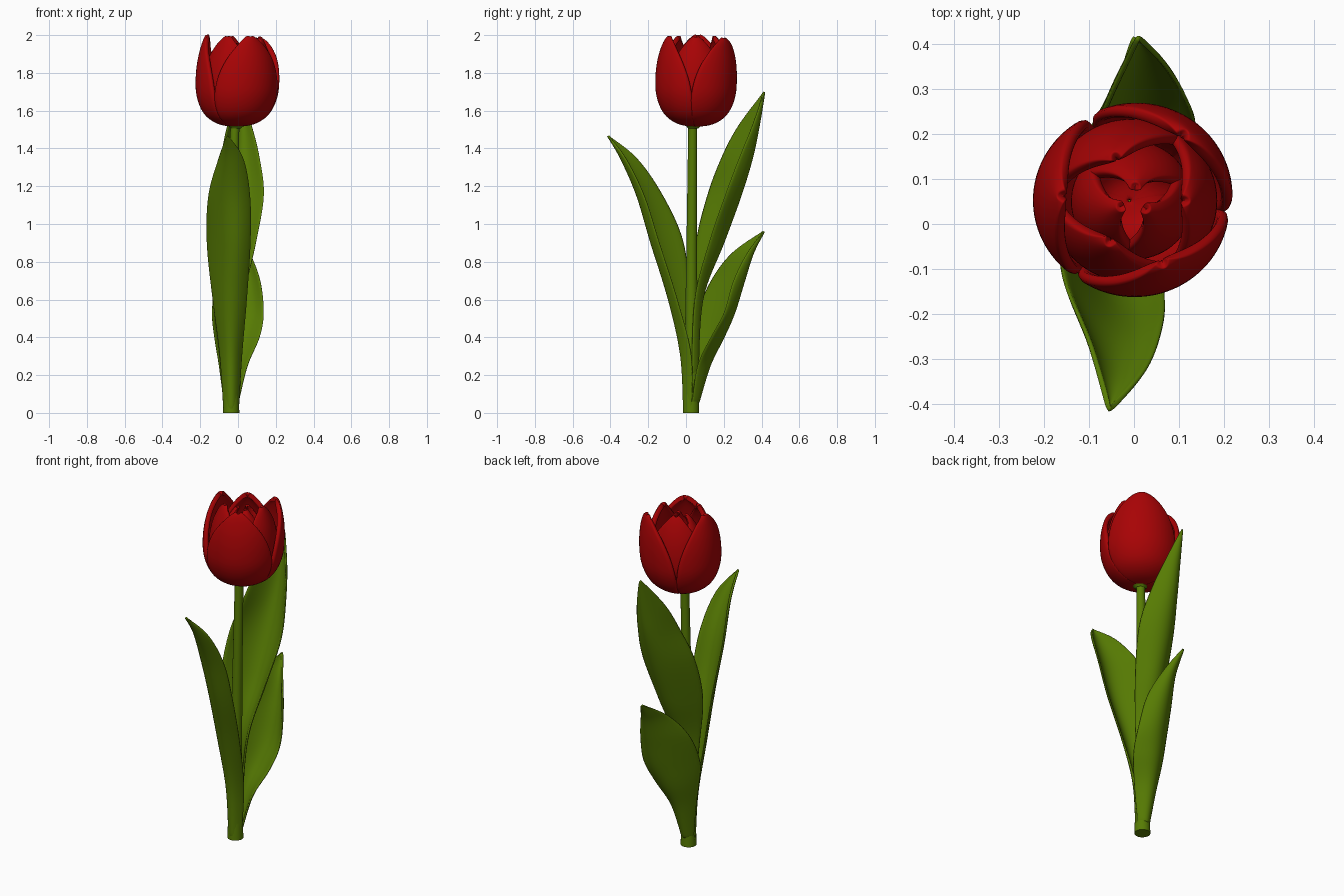
import bpy, bmesh, math

if "Cube" in bpy.data.objects:
    bpy.data.objects.remove(bpy.data.objects["Cube"])


def material(name, rgb):
    m = bpy.data.materials.new(name)
    m.diffuse_color = (*rgb, 1)
    m.use_nodes = True
    m.node_tree.nodes["Principled BSDF"].inputs["Base Color"].default_value = m.diffuse_color
    return m


RED = material("petal red", (0.39, 0.001, 0.0015))
GREEN = material("leaf green", (0.095, 0.20, 0.001))


def spline(rows, steps):
    """Catmull-Rom through rows of numbers."""
    out = []
    n = len(rows)
    for i in range(n - 1):
        p0, p1 = rows[max(i - 1, 0)], rows[i]
        p2, p3 = rows[i + 1], rows[min(i + 2, n - 1)]
        for s in range(steps):
            t = s / steps
            out.append([0.5 * (2 * b + (c - a) * t + (2 * a - 5 * b + 4 * c - d) * t * t
                               + (3 * b - a - 3 * c + d) * t ** 3)
                        for a, b, c, d in zip(p0, p1, p2, p3)])
    out.append(list(rows[-1]))
    return out


def sheet(name, grid, mat, thickness=0, closed=False):
    """Smooth surface from a grid of points, optionally thickened."""
    bm = bmesh.new()
    rows = [[bm.verts.new(p) for p in row] for row in grid]
    n = len(rows[0])
    for a, b in zip(rows, rows[1:]):
        for j in range(n if closed else n - 1):
            k = (j + 1) % n
            bm.faces.new((a[j], a[k], b[k], b[j]))
    if closed:
        bm.faces.new(rows[0][::-1])
        bm.faces.new(rows[-1])
    bmesh.ops.remove_doubles(bm, verts=bm.verts, dist=0.0005)
    bmesh.ops.recalc_face_normals(bm, faces=bm.faces)
    me = bpy.data.meshes.new(name)
    bm.to_mesh(me)
    bm.free()
    me.materials.append(mat)
    ob = bpy.data.objects.new(name, me)
    bpy.context.collection.objects.link(ob)
    if thickness:
        s = ob.modifiers.new("thickness", 'SOLIDIFY')
        s.thickness, s.offset = thickness, 0
        ob.modifiers.new("round", 'SUBSURF').levels = 1
        ob.modifiers["round"].render_levels = 1
    bpy.ops.object.select_all(action='DESELECT')
    bpy.context.view_layer.objects.active = ob
    ob.select_set(True)
    if closed:
        bpy.ops.object.shade_smooth_by_angle(angle=math.radians(50))
    else:
        bpy.ops.object.shade_smooth()
    return ob


# Stem: rings of (z, x, y, radius), flaring under the flower
stem = spline([(0, -0.036, 0.027, 0.043), (0.3, -0.035, 0.028, 0.036),
               (0.8, -0.028, 0.03, 0.029), (1.46, -0.018, 0.035, 0.024),
               (1.505, -0.013, 0.038, 0.027), (1.525, -0.01, 0.04, 0.05)], 5)
sheet("stem", [[(x + r * math.cos(a), y + r * math.sin(a), z)
                for a in [math.tau * i / 24 for i in range(24)]]
               for z, x, y, r in stem], GREEN, closed=True)


# Leaves: level sections of (z, left x y, middle x y, right x y)
def leaf(name, sections):
    grid = []
    for z, lx, ly, mx, my, rx, ry in spline(sections, 6):
        cx, cy = 2 * mx - (lx + rx) / 2, 2 * my - (ly + ry) / 2
        grid.append([((1 - t) ** 2 * lx + 2 * t * (1 - t) * cx + t * t * rx,
                      (1 - t) ** 2 * ly + 2 * t * (1 - t) * cy + t * t * ry, z)
                     for t in [i / 12 for i in range(13)]])
    sheet(name, grid, GREEN, 0.012)


leaf("front_leaf", [
    (0.01, -0.075, 0.03, -0.036, -0.010, 0.002, 0.03),
    (0.30, -0.095, 0.04, -0.04, -0.025, 0.02, 0.03),
    (0.60, -0.133, 0.02, -0.05, -0.087, 0.047, -0.045),
    (0.90, -0.165, -0.01, -0.05, -0.173, 0.067, -0.14),
    (1.15, -0.157, -0.12, -0.047, -0.25, 0.065, -0.22),
    (1.35, -0.10, -0.26, -0.045, -0.34, 0.028, -0.32),
    (1.47, -0.055, -0.415, -0.055, -0.415, -0.055, -0.415)])
leaf("tall_back_leaf", [
    (0.20, -0.07, 0.03, -0.035, 0.062, 0.0, 0.03),
    (0.60, -0.11, 0.03, -0.03, 0.085, 0.03, 0.045),
    (0.90, -0.15, 0.05, -0.02, 0.195, 0.095, 0.12),
    (1.15, -0.14, 0.11, -0.01, 0.285, 0.138, 0.205),
    (1.35, -0.092, 0.185, 0.0, 0.345, 0.115, 0.28),
    (1.52, -0.055, 0.275, 0.005, 0.38, 0.072, 0.35),
    (1.705, 0.01, 0.415, 0.01, 0.415, 0.01, 0.415)])
leaf("low_back_leaf", [
    (0.05, -0.073, 0.03, -0.035, 0.064, 0.0, 0.03),
    (0.25, -0.10, 0.045, -0.025, 0.125, 0.05, 0.06),
    (0.40, -0.125, 0.05, -0.01, 0.195, 0.115, 0.13),
    (0.53, -0.138, 0.06, 0.0, 0.245, 0.137, 0.20),
    (0.70, -0.12, 0.13, 0.01, 0.30, 0.118, 0.25),
    (0.85, -0.06, 0.245, 0.01, 0.35, 0.06, 0.325),
    (0.965, 0.0, 0.415, 0.0, 0.415, 0.0, 0.415)])

# Petals: profile of (z, radius, half width in degrees)
PROFILE = spline([(1.527, 0.002, 62), (1.54, 0.09, 62), (1.59, 0.163, 61),
                  (1.68, 0.203, 59), (1.78, 0.209, 53), (1.87, 0.199, 42),
                  (1.94, 0.181, 27), (1.98, 0.166, 13), (1.993, 0.158, 3)], 3)


def petal(name, angle, scale, top, lean, widen):
    grid = []
    for z, r, half in PROFILE:
        v = (z - 1.527) / 0.466
        row = []
        for i in range(17):
            u = i / 8 - 1
            a = math.radians(angle + u * half * widen)
            # slightly cupped, leaning in or out towards the tip
            rr = r * scale - lean * v ** 3 - 0.010 * u * u * v
            row.append((rr * math.cos(a) - 0.01 * (1 - v) ** 2,
                        0.052 + rr * math.sin(a) * 0.97,
                        1.527 + (z - 1.527) * top + (1 - scale) * 0.06))
        grid.append(row)
    sheet(name, grid, RED, 0.026)


for i, (angle, top, lean, widen) in enumerate(
        [(-66, 0.985, 0.0, 1.03), (54, 0.965, -0.03, 1.05), (176, 1.0, -0.003, 1.0)]):
    petal(f"outer_petal_{i + 1}", angle, 1.0, top, lean, widen)
for i, (angle, top, lean) in enumerate([(0, 0.96, 0.02), (112, 0.965, 0.025), (240, 0.965, 0.025)]):
    petal(f"inner_petal_{i + 1}", angle, 0.85, top, lean, 1.15)
# Closed bud in the middle
for i, angle in enumerate((85, 205, 325)):
    petal(f"bud_petal_{i + 1}", angle, 0.62, 0.86, 0.065, 1.35)
